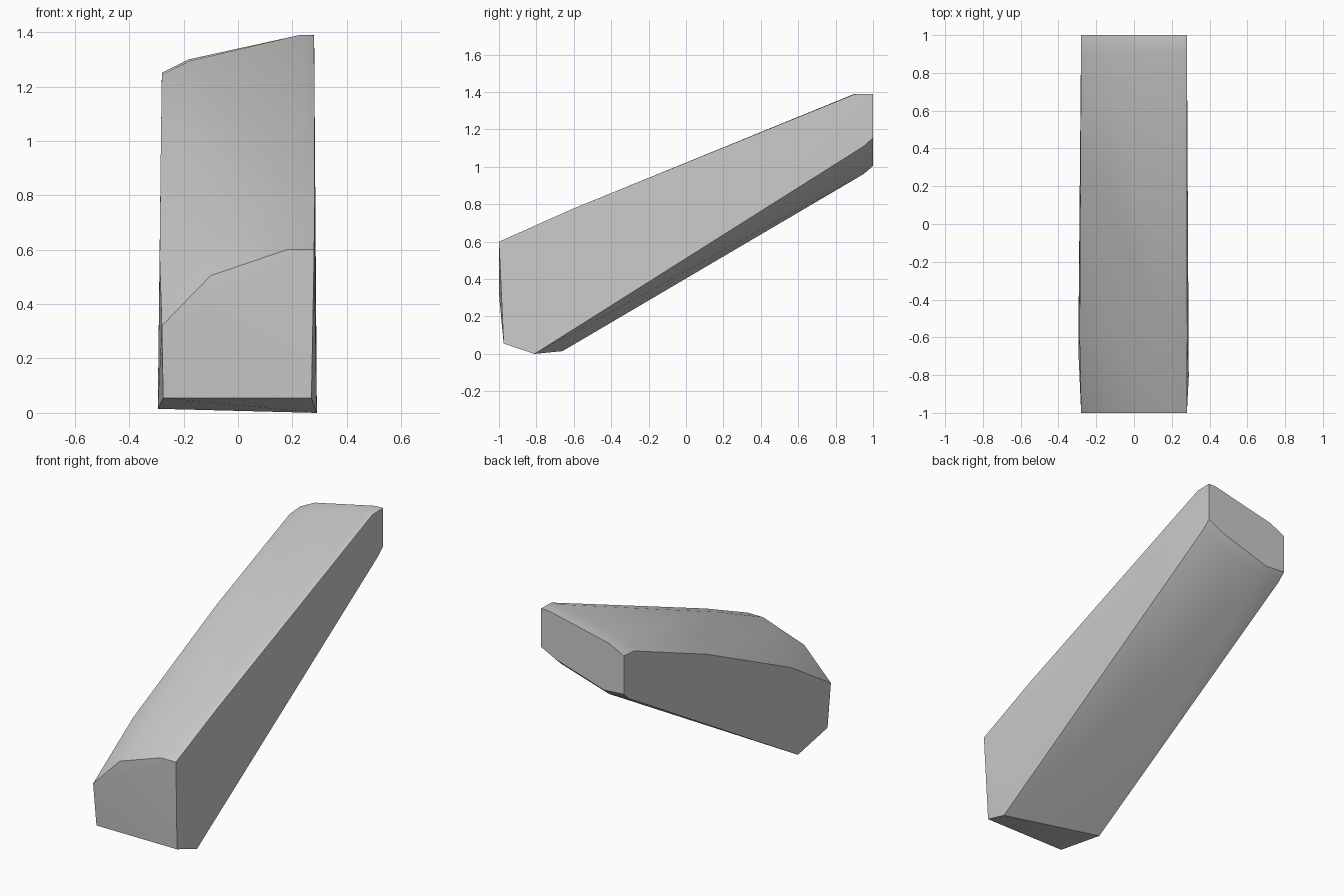
import bpy
import bmesh

old = bpy.data.objects.get("Cube")
if old:
    bpy.data.objects.remove(old, do_unlink=True)

# Plain grey stone
stone = bpy.data.materials.new("grey_stone")
stone.use_nodes = True
grey = (0.6, 0.6, 0.6, 1)
stone.diffuse_color = grey
stone.node_tree.nodes["Principled BSDF"].inputs["Base Color"].default_value = grey

# Cross-section outlines: depth, then (x, z) points from right side to left side
sections = [
    # Front end, upper edge and lower corners
    (-1.0, [(-.28, .32), (-.10, .505), (.18, .60), (.28, .60)]),
    (-.975, [(-.275, .055), (.27, .055)]),
    # Foot, slanted across the width
    (-.81, [(.29, 0)]),
    (-.66, [(-.295, .015)]),
    # Sloping top
    (-.60, [(-.288, .57), (-.13, .69), (.20, .778), (.282, .778)]),
    (.20, [(-.284, .955), (-.17, 1.01), (.22, 1.103), (.28, 1.103)]),
    (.90, [(-.28, 1.242), (-.18, 1.293), (.23, 1.39), (.28, 1.388)]),
    # Back end with a softened lower lip
    (.95, [(-.28, .97), (-.145, .962), (.18, 1.06), (.28, 1.11)]),
    (1.0, [(-.28, 1.25), (-.18, 1.30), (.23, 1.39), (.28, 1.39),
           (-.28, 1.015), (-.145, 1.005), (.18, 1.105), (.28, 1.155)]),
]

# Solid block wrapped around the sections
bm = bmesh.new()
for y, outline in sections:
    for x, z in outline:
        bm.verts.new((x, y, z))
hull = bmesh.ops.convex_hull(bm, input=bm.verts)
loose = [v for v in bm.verts if not v.link_faces]
bmesh.ops.delete(bm, geom=loose, context="VERTS")
bmesh.ops.recalc_face_normals(bm, faces=bm.faces)

mesh = bpy.data.meshes.new("slanted_block")
bm.to_mesh(mesh)
bm.free()
mesh.materials.append(stone)
block = bpy.data.objects.new("slanted_block", mesh)
bpy.context.collection.objects.link(block)

# Smooth the gentle bends, keep the crisp corners
bpy.ops.object.select_all(action="DESELECT")
block.select_set(True)
bpy.context.view_layer.objects.active = block
bpy.ops.object.shade_smooth_by_angle(angle=0.52)
